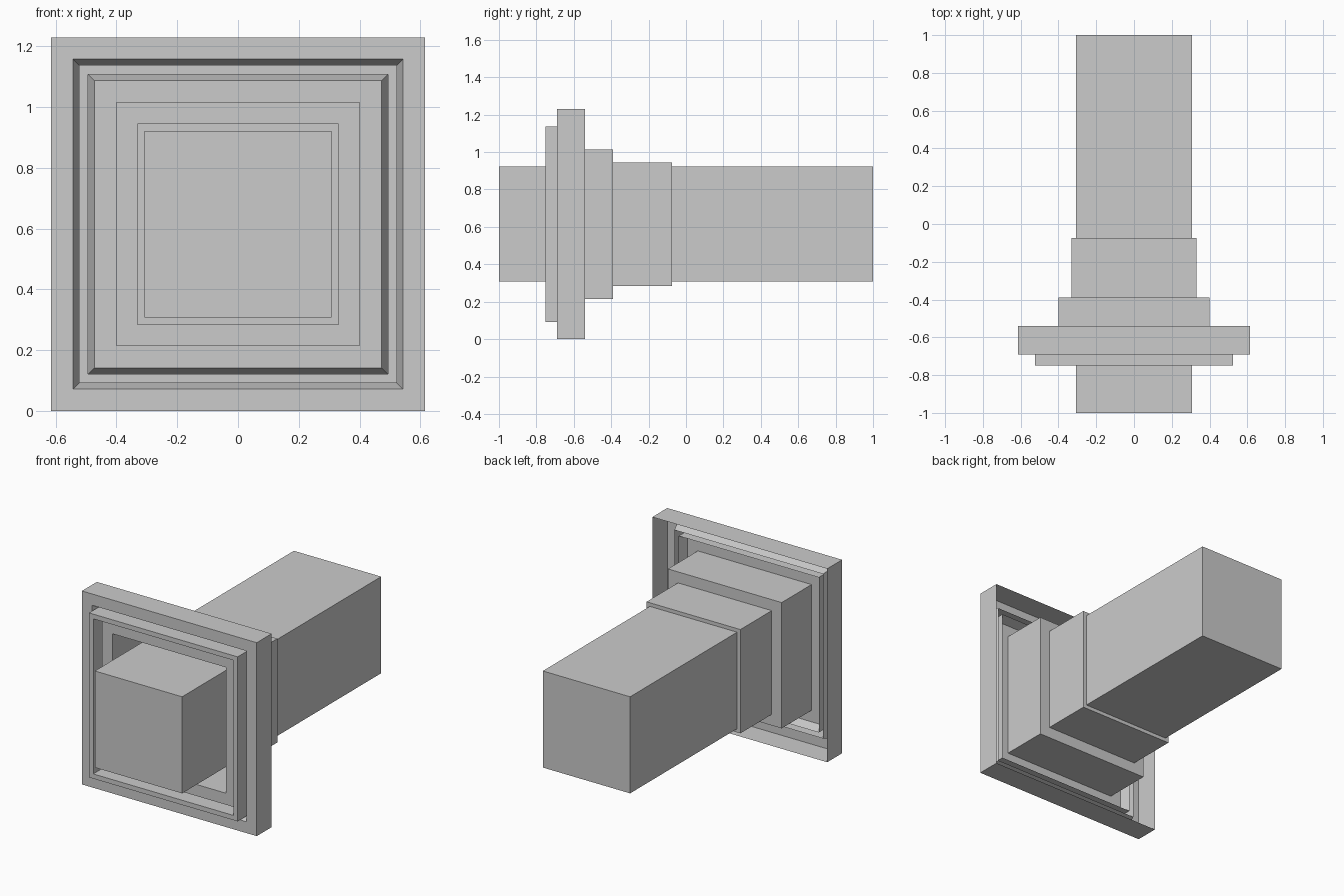
import bpy, bmesh

if "Cube" in bpy.data.objects:
    bpy.data.objects.remove(bpy.data.objects["Cube"])

CZ = 0.615  # height of the long axis


def square_loft(name, profile, cap=False):
    """Join square cross-sections given as (half width, y) into one surface."""
    bm = bmesh.new()
    rings = []
    for h, y in profile:
        rings.append([bm.verts.new((sx * h, y, CZ + sz * h))
                      for sx, sz in ((-1, -1), (1, -1), (1, 1), (-1, 1))])
    for a, b in zip(rings, rings[1:]):
        for i in range(4):
            j = (i + 1) % 4
            bm.faces.new((a[i], a[j], b[j], b[i]))
    if cap:
        bm.faces.new(rings[0][::-1])
        bm.faces.new(rings[-1])
        bmesh.ops.recalc_face_normals(bm, faces=bm.faces)
    else:
        # start from the outer wall, which runs towards the front
        bmesh.ops.reverse_faces(bm, faces=bm.faces)
    mesh = bpy.data.meshes.new(name)
    bm.to_mesh(mesh)
    bm.free()
    obj = bpy.data.objects.new(name, mesh)
    bpy.context.collection.objects.link(obj)
    return obj


# Solid square bar through the middle
square_loft("square_bar", [(0.307, -1.0), (0.307, 1.0)], cap=True)

# Thin-walled flange, open at the back, with a raised rib and stepped sleeve
square_loft("stepped_flange", [
    (0.615, -0.54), (0.615, -0.69),                  # outer rim
    (0.543, -0.69), (0.523, -0.63),                  # outer groove slope
    (0.523, -0.75), (0.493, -0.75), (0.493, -0.63),  # raised rib
    (0.473, -0.69), (0.400, -0.69),                  # inner groove slope, plate
    (0.400, -0.39), (0.330, -0.39),                  # wide sleeve
    (0.330, -0.075), (0.307, -0.075),                # narrow sleeve
])
